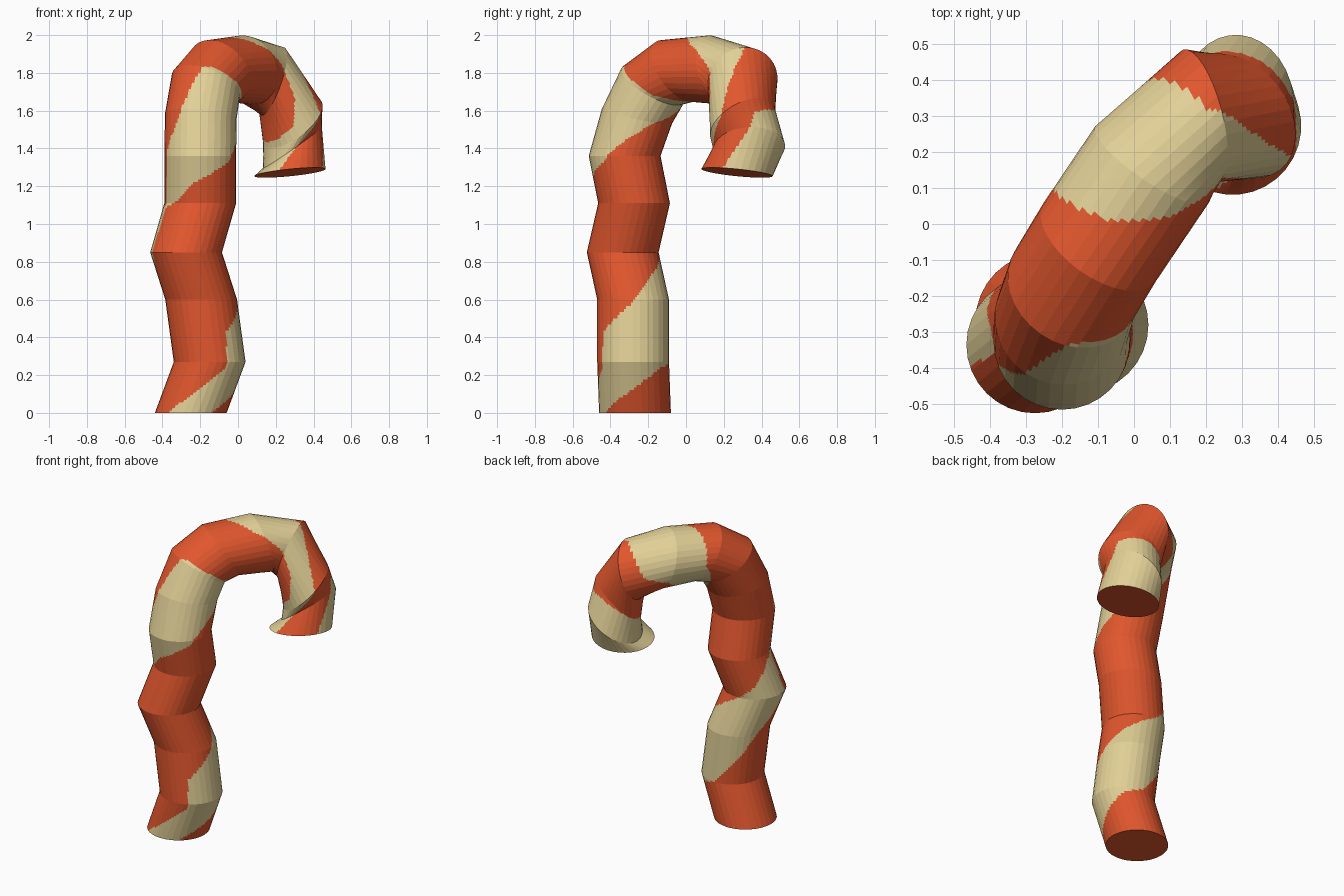
import bpy, math
from mathutils import Vector

if "Cube" in bpy.data.objects:
    bpy.data.objects.remove(bpy.data.objects["Cube"])

SIDES, CUTS, SUB, R = 32, 3, 20, 0.19

# Cross-section rings of the bent cane: centre, facing direction
RINGS = [
    ((-0.25, -0.27, 0.00), (0, 0, 1)),
    ((-0.15, -0.28, 0.27), (0, 0, 1)),
    ((-0.195, -0.28, 0.60), (0, 0, 1)),
    ((-0.275, -0.335, 0.85), (0, 0, 1)),
    ((-0.20, -0.275, 1.11), (0, 0, 1)),
    ((-0.20, -0.325, 1.36), (0, 0, 1)),
    ((-0.197, -0.26, 1.57), (.08, .2, .97)),
    ((-0.17, -0.175, 1.735), (.32, .46, .83)),
    ((-0.095, -0.05, 1.81), (.50, .70, .51)),
    ((0.05, 0.165, 1.815), (.54, .80, .25)),
    ((0.185, 0.30, 1.755), (.93, .24, -.32)),
    ((0.29, 0.30, 1.535), (.55, .42, -.72)),
    ((0.288, 0.335, 1.405), (.57, .05, -.82)),
    ((0.275, 0.27, 1.272), (.1, -.1, -.99)),
]

# Cream spiral band: running angle, start and end distance along the cane
BAND = [
    (-130, -.3, 0), (-90, -.15, .13), (-60, 0, .25), (-57, 0, .44),
    (0, .14, .61), (45, .25, .77), (90, .29, .88), (135, .5, .98),
    (180, .73, 1.13), (198, .85, 1.16), (203, 1.14, 1.45), (232, 1.18, 1.6),
    (245, 1.23, 1.72), (262, 1.28, 1.84), (322, 1.39, 1.85),
    (360, 1.54, 1.85), (412, 1.7, 2.0), (502, 2.04, 2.37),
    (592, 2.13, 2.43), (640, 2.21, 2.62), (655, 2.27, 2.7),
    (668, 2.42, 2.73), (682, 2.55, 2.77), (710, 2.63, 2.87),
    (734, 2.64, 3.1), (787, 2.66, 3.1), (824, 2.69, 3.1),
    (900, 2.72, 3.1), (960, 2.76, 3.1), (985, 2.9, 3.1), (1000, 3, 3.1),
]


def is_cream(angle, dist):
    for turn in range(-1, 4):
        a = angle + 360 * turn
        for (a0, l0, h0), (a1, l1, h1) in zip(BAND, BAND[1:]):
            if a0 <= a < a1:
                t = (a - a0) / (a1 - a0)
                if l0 + (l1 - l0) * t < dist < h0 + (h1 - h0) * t:
                    return True
    return False


def material(name, colour):
    m = bpy.data.materials.new(name)
    m.diffuse_color = (*colour, 1)
    m.use_nodes = True
    m.node_tree.nodes["Principled BSDF"].inputs["Base Color"].default_value = m.diffuse_color
    return m


# Ring points, carrying the frame along the bend so the tube does not twist;
# each flat side is cut into narrow strips for the stripe
loops, u, prev = [], Vector((1, 0, 0)), Vector((0, 0, 1))
for centre, normal in RINGS:
    n = Vector(normal).normalized()
    u = prev.rotation_difference(n) @ u
    w = n.cross(u)
    prev = n
    corners = [Vector(centre) + R * (math.cos(t) * u + math.sin(t) * w)
               for t in (2 * math.pi * i / SIDES for i in range(SIDES))]
    loops.append([p.lerp(corners[(i + 1) % SIDES], c / CUTS)
                  for i, p in enumerate(corners) for c in range(CUTS)])
N = SIDES * CUTS

# Straight sections between the rings, cut finely for the stripe
verts, dists, total = list(loops[0]), [0.0], 0.0
for k in range(len(RINGS) - 1):
    length = (Vector(RINGS[k + 1][0]) - Vector(RINGS[k][0])).length
    for s in range(1, SUB + 1):
        verts += [p.lerp(q, s / SUB) for p, q in zip(loops[k], loops[k + 1])]
        dists.append(total + length * s / SUB)
    total += length

faces, mats = [], []
for r in range(len(dists) - 1):
    for i in range(N):
        j = (i + 1) % N
        faces.append((r * N + i, r * N + j, (r + 1) * N + j, (r + 1) * N + i))
        mats.append(int(is_cream(360 * (i + 0.5) / N,
                                 (dists[r] + dists[r + 1]) / 2)))

# Red end caps
last = (len(dists) - 1) * N
faces += [tuple(reversed(range(N))), tuple(range(last, last + N))]
mats += [0, 0]

mesh = bpy.data.meshes.new("striped_cane")
mesh.from_pydata(verts, [], faces)
mesh.materials.append(material("red", (0.76, 0.095, 0.027)))
mesh.materials.append(material("cream", (0.76, 0.63, 0.31)))
for p, m in zip(mesh.polygons, mats):
    p.material_index = m
mesh.update()
cane = bpy.data.objects.new("striped_cane", mesh)
bpy.context.collection.objects.link(cane)
